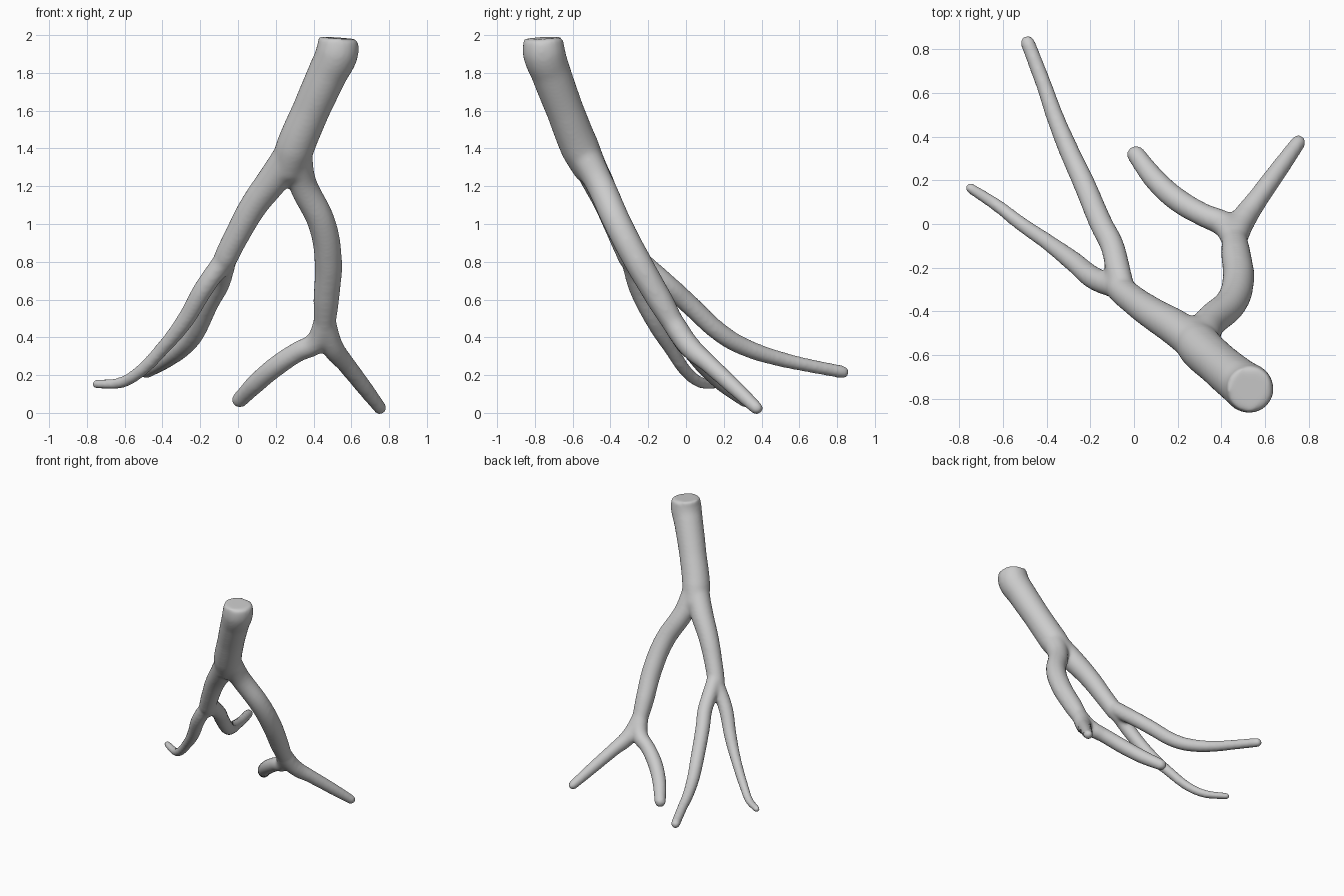
import bpy
import bmesh
from mathutils import Matrix, Vector

# Centre-lines of the branching tube: x, y, z, radius
trunk = [(0.53, -0.755, 1.985, 0.106), (0.525, -0.752, 1.91, 0.115), (0.475, -0.715, 1.8, 0.107),
         (0.385, -0.64, 1.6, 0.101), (0.30, -0.56, 1.4, 0.104), (0.262, -0.5, 1.28, 0.09),
         (0.245, -0.465, 1.215, 0.04)]
left_limb = [(0.30, -0.56, 1.4, 0.09), (0.19, -0.475, 1.24, 0.085), (0.085, -0.41, 1.1, 0.075),
             (0.0, -0.35, 0.95, 0.068), (-0.065, -0.295, 0.82, 0.065), (-0.1, -0.255, 0.73, 0.04)]
left_long_tip = [(-0.05, -0.295, 0.85, 0.055), (-0.075, -0.2, 0.765, 0.058), (-0.1, -0.1, 0.68, 0.056),
                 (-0.15, 0.0, 0.59, 0.055), (-0.235, 0.2, 0.41, 0.052), (-0.295, 0.33, 0.34, 0.048),
                 (-0.365, 0.5, 0.285, 0.042), (-0.41, 0.63, 0.255, 0.038), (-0.498, 0.86, 0.21, 0.036)]
left_short_tip = [(-0.06, -0.295, 0.83, 0.055), (-0.18, -0.25, 0.66, 0.054), (-0.28, -0.17, 0.49, 0.048),
                  (-0.4, -0.08, 0.34, 0.039), (-0.53, 0.01, 0.21, 0.035), (-0.62, 0.08, 0.16, 0.032),
                  (-0.77, 0.178, 0.15, 0.027)]
right_limb = [(0.30, -0.56, 1.4, 0.09), (0.34, -0.46, 1.22, 0.076), (0.445, -0.36, 1.0, 0.075),
              (0.478, -0.255, 0.8, 0.074), (0.467, -0.14, 0.6, 0.07), (0.455, -0.03, 0.41, 0.055)]
right_inner_tip = [(0.46, -0.07, 0.48, 0.06), (0.41, 0.0, 0.37, 0.06), (0.32, 0.04, 0.325, 0.055),
                   (0.2, 0.11, 0.245, 0.056), (0.1, 0.2, 0.16, 0.053), (-0.012, 0.345, 0.048, 0.044)]
right_outer_tip = [(0.46, -0.07, 0.48, 0.06), (0.5, 0.02, 0.35, 0.06), (0.57, 0.12, 0.26, 0.05),
                   (0.66, 0.245, 0.145, 0.045), (0.768, 0.395, 0.005, 0.037)]
limbs = [trunk, left_limb, right_limb]
tips = [left_long_tip, left_short_tip, right_inner_tip, right_outer_tip]

# Pull each tip back by its radius so a ball can round it off
balls = []
for path in tips:
    end, before, r = Vector(path[-1][:3]), Vector(path[-2][:3]), path[-1][3]
    end -= (end - before).normalized() * r * 0.9
    path[-1] = (*end, r)
    balls.append((end, r))

# Round tubes along every centre-line
curve = bpy.data.curves.new("branch_paths", 'CURVE')
curve.dimensions = '3D'
curve.bevel_depth = 1.0
curve.bevel_resolution = 6
curve.resolution_u = 8
curve.use_fill_caps = True
for path in limbs + tips:
    sp = curve.splines.new('BEZIER')
    sp.bezier_points.add(len(path) - 1)
    for bp, (x, y, z, r) in zip(sp.bezier_points, path):
        bp.co = (x, y, z)
        bp.radius = r
        bp.handle_left_type = bp.handle_right_type = 'AUTO'
paths = bpy.data.objects.new("branch_paths", curve)
bpy.context.collection.objects.link(paths)

# Turn the tubes into one mesh, add the tip balls, drop the helper curve
deps = bpy.context.evaluated_depsgraph_get()
mesh = bpy.data.meshes.new_from_object(paths.evaluated_get(deps))
bpy.data.objects.remove(paths)
bm = bmesh.new()
bm.from_mesh(mesh)
for centre, r in balls:
    bmesh.ops.create_icosphere(bm, subdivisions=3, radius=r, matrix=Matrix.Translation(centre))
bm.to_mesh(mesh)
bm.free()
obj = bpy.data.objects.new("branching_tube", mesh)
bpy.context.collection.objects.link(obj)

# Fuse the tubes, then soften forks and tips
fuse = obj.modifiers.new("fuse", 'REMESH')
fuse.mode = 'VOXEL'
fuse.voxel_size = 0.011
fuse.use_smooth_shade = True
soft = obj.modifiers.new("soften", 'SMOOTH')
soft.factor = 0.5
soft.iterations = 22
